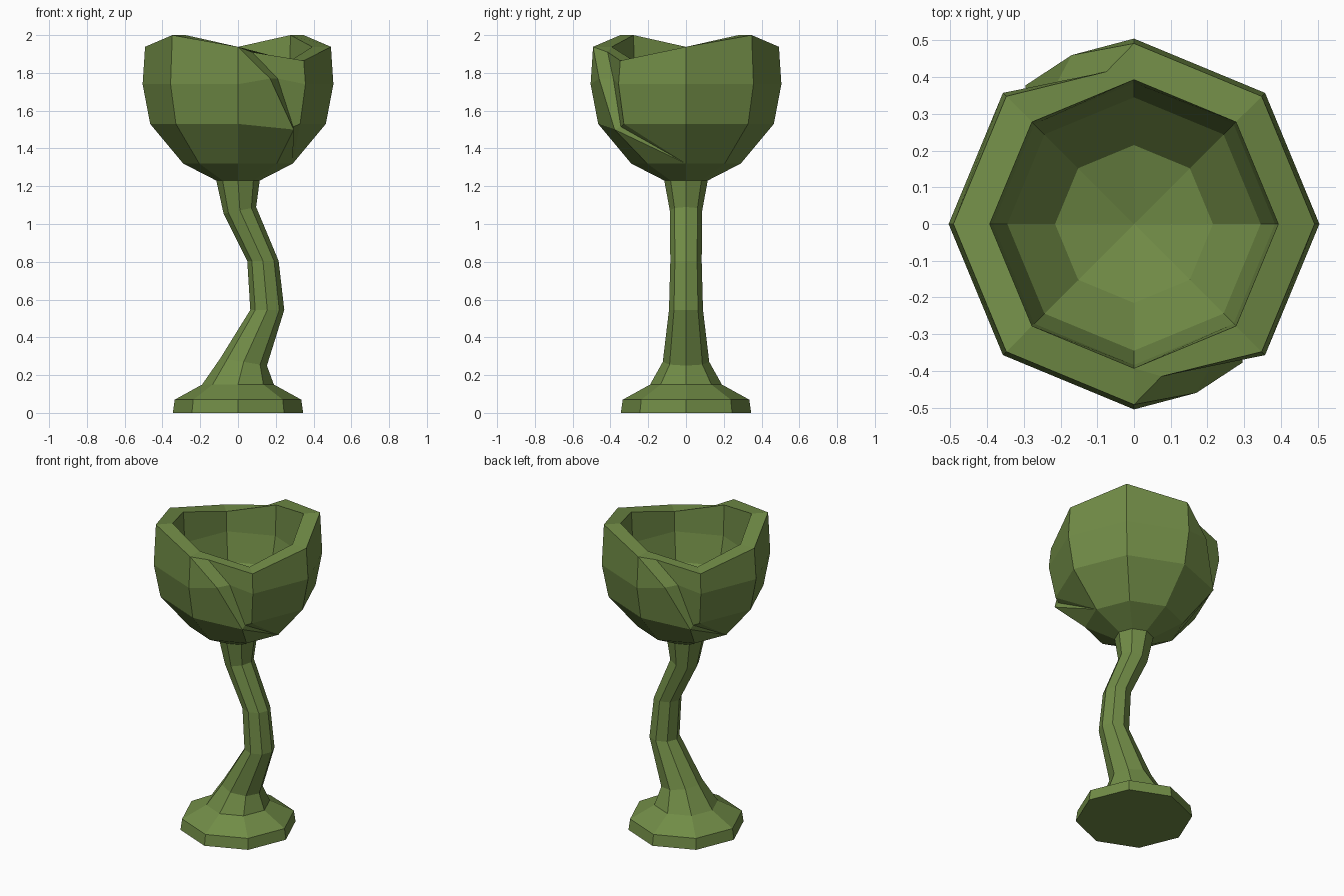
import bpy, bmesh, math

if "Cube" in bpy.data.objects:
    bpy.data.objects.remove(bpy.data.objects["Cube"])

N = 8
green = bpy.data.materials.new("olive_green")
green.diffuse_color = (0.165, 0.262, 0.062, 1)
green.use_nodes = True
green.node_tree.nodes["Principled BSDF"].inputs["Base Color"].default_value = green.diffuse_color


def ring(bm, r, z, cx=0.0, tilt=0.0):
    """Octagon with corners on the axes; z may be a function of the corner index."""
    out = []
    for i in range(N):
        a = i * math.tau / N
        h = z(i) if callable(z) else z
        out.append(bm.verts.new((cx + r * math.cos(a), r * math.sin(a),
                                 h + tilt * math.cos(a))))
    return out


def bridge(bm, lo, hi, skip=()):
    for i in range(N):
        if i not in skip:
            j = (i + 1) % N
            bm.faces.new((lo[i], lo[j], hi[j], hi[i]))


def finish(bm, name):
    bmesh.ops.recalc_face_normals(bm, faces=bm.faces[:])
    me = bpy.data.meshes.new(name)
    bm.to_mesh(me)
    bm.free()
    me.materials.append(green)
    ob = bpy.data.objects.new(name, me)
    bpy.context.collection.objects.link(ob)
    return ob


# Foot and crooked stem: radius, z, x offset, tilt
bm = bmesh.new()
sections = [(0.345, 0, 0, 0), (0.335, 0.07, 0, 0), (0.19, 0.15, 0, 0),
            (0.123, 0.27, 0.03, -0.02), (0.09, 0.545, 0.155, 0),
            (0.083, 0.805, 0.132, 0), (0.086, 1.072, 0.01, 0.018),
            (0.115, 1.23, 0, 0)]
rings = [ring(bm, *s) for s in sections]
bm.faces.new(rings[0][::-1])
for lo, hi in zip(rings, rings[1:]):
    bridge(bm, lo, hi)
finish(bm, "foot_and_stem")

# Bowl with two overlapping petals
bm = bmesh.new()


def rim_z(i):
    return {1: 2.0, 5: 2.0, 3: 1.865, 7: 1.865}.get(i, 1.938)


neck = ring(bm, 0.115, 1.23)
c0 = ring(bm, 0.29, 1.32)
c1 = ring(bm, 0.465, 1.53)
c2 = ring(bm, 0.505, 1.74)
c3 = ring(bm, 0.492, rim_z)
bridge(bm, neck, c0)
bridge(bm, c0, c1, (2, 3, 6, 7))
bridge(bm, c1, c2, (2, 6))
bridge(bm, c2, c3, (2, 6))

# Hollow inside
inner = [ring(bm, 0.393, rim_z), ring(bm, 0.384, 1.74),
         ring(bm, 0.345, 1.56), ring(bm, 0.215, 1.41)]
bridge(bm, c3, inner[0], (2, 6))
for lo, hi in zip(inner, inner[1:]):
    bridge(bm, lo, hi)
centre = bm.verts.new((0, 0, 1.35))
for i in range(N):
    bm.faces.new((inner[3][i], inner[3][(i + 1) % N], centre))

# Petal flaps, the second one turned half way round
for L, s in ((6, 1), (2, -1)):
    R, M = L + 1, (L + 2) % N

    def v(x, y, z):
        return bm.verts.new((s * x, s * y, z))

    a1, a2 = v(0.17, -0.46, 1.77), v(0.295, -0.378, 1.5)
    b0, b1, b2 = v(0.075, -0.415, 1.91), v(0.21, -0.385, 1.77), v(0.292, -0.345, 1.515)
    a0, a3, top = c3[L], c0[M], inner[0]
    for f in ((a0, c2[L], a1), (c2[L], c1[L], a2, a1), (c1[L], c0[L], c0[R], a2),
              (a2, c0[R], a3), (a2, a3, b2),
              (a0, a1, b1, b0), (a1, a2, b2, b1),
              (b0, b1, c2[R], c3[R]), (b1, b2, c1[R], c2[R]), (b2, a3, c1[R]),
              (c1[R], a3, c1[M]),
              (a0, b0, top[L]), (b0, c3[R], top[R], top[L])):
        bm.faces.new(f)
finish(bm, "petal_bowl")
